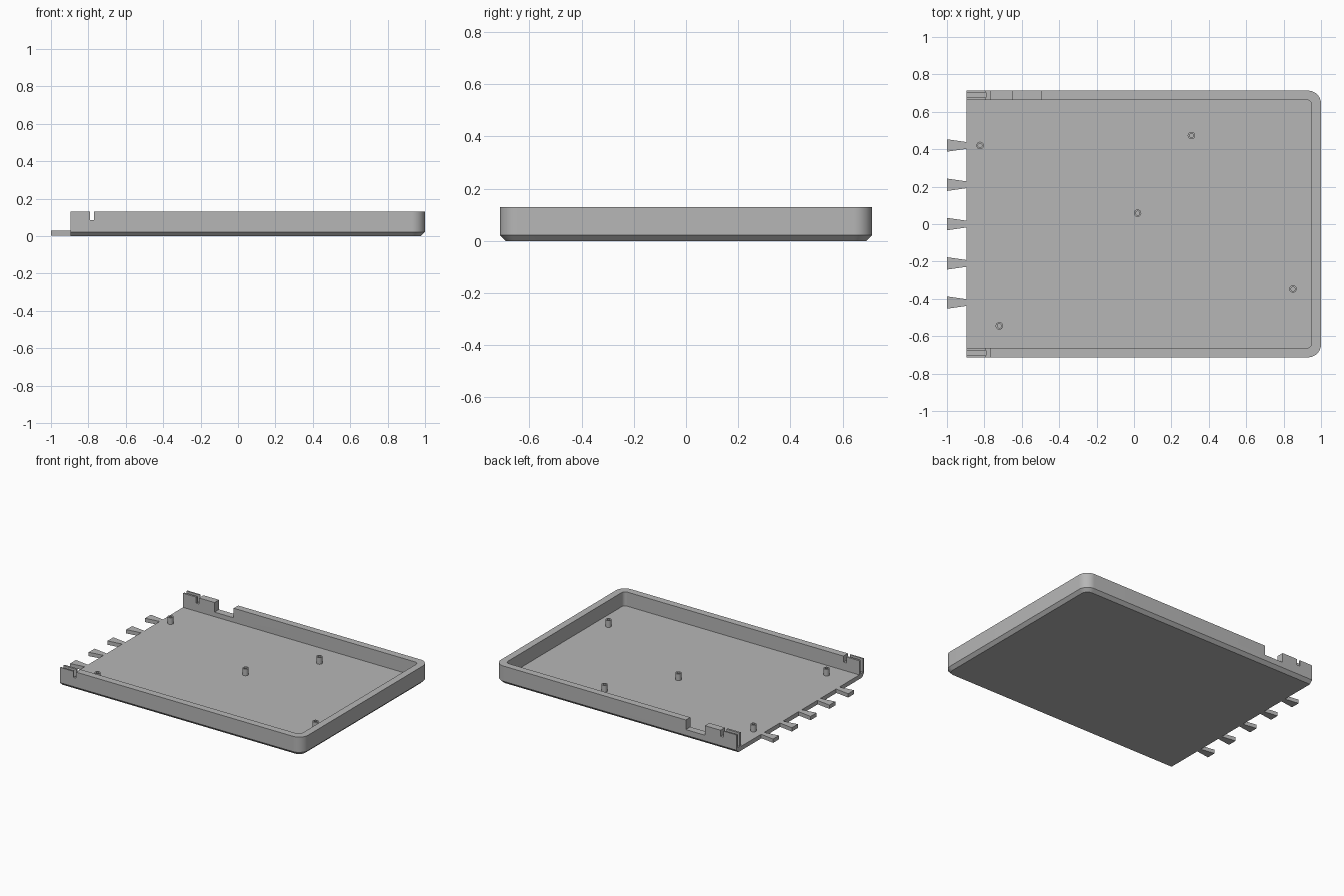
import bpy, bmesh, math

cube = bpy.data.objects.get("Cube")
if cube:
    bpy.data.objects.remove(cube, do_unlink=True)

grey = bpy.data.materials.new("matte grey")
grey.use_nodes = True
colour = (0.47, 0.47, 0.47, 1)
grey.diffuse_color = colour
grey.node_tree.nodes["Principled BSDF"].inputs["Base Color"].default_value = colour

LEFT, RIGHT, HALF = -0.895, 1.0, 0.713
HEIGHT, FLOOR, WALL = 0.13, 0.03, 0.05


def loft(name, rings):
    """Skin a stack of equal-length rings and cap both ends."""
    bm = bmesh.new()
    loops = [[bm.verts.new(p) for p in ring] for ring in rings]
    n = len(loops[0])
    for a, b in zip(loops, loops[1:]):
        for i in range(n):
            j = (i + 1) % n
            bm.faces.new((a[i], a[j], b[j], b[i]))
    bm.faces.new(loops[0][::-1])
    bm.faces.new(loops[-1])
    bmesh.ops.recalc_face_normals(bm, faces=bm.faces)
    mesh = bpy.data.meshes.new(name)
    bm.to_mesh(mesh)
    bm.free()
    mesh.materials.append(grey)
    obj = bpy.data.objects.new(name, mesh)
    bpy.context.collection.objects.link(obj)
    return obj


def outline(x0, x1, half, r, z, steps=12):
    """Rectangle with square left corners and rounded right corners."""
    pts = [(x0, half, z), (x0, -half, z)]
    for sy, start in ((-1, -90), (1, 0)):
        for i in range(steps + 1):
            a = math.radians(start + 90 * i / steps)
            pts.append((x1 - r + r * math.cos(a),
                        sy * (half - r) + r * math.sin(a), z))
    return pts


def circle(x, y, r, z, n=24):
    return [(x + r * math.cos(math.tau * i / n),
             y + r * math.sin(math.tau * i / n), z) for i in range(n)]


def box(name, x, y, z):
    return loft(name, [[(x[0], y[0], h), (x[1], y[0], h),
                        (x[1], y[1], h), (x[0], y[1], h)] for h in z])


def activate(obj):
    bpy.ops.object.select_all(action='DESELECT')
    obj.select_set(True)
    bpy.context.view_layer.objects.active = obj


def cut(target, cutter):
    mod = target.modifiers.new("cut", 'BOOLEAN')
    mod.operation = 'DIFFERENCE'
    mod.solver = 'EXACT'
    mod.object = cutter
    activate(target)
    bpy.ops.object.modifier_apply(modifier=mod.name)
    bpy.data.objects.remove(cutter, do_unlink=True)


def smooth(obj):
    activate(obj)
    bpy.ops.object.shade_smooth_by_angle(angle=math.radians(30))


# Tray shell with chamfered underside, open on the left end
bevel = 0.022
tray = loft("tray", [
    outline(LEFT, RIGHT - bevel, HALF - bevel, 0.048, 0),
    outline(LEFT, RIGHT, HALF, 0.07, bevel),
    outline(LEFT, RIGHT, HALF, 0.07, HEIGHT)])
inner = HALF - WALL
cut(tray, loft("cavity", [outline(-1.2, RIGHT - WALL, inner, 0.025, z)
                          for z in (FLOOR, 0.3)]))

# Latch slots and end grooves in both side walls
for s in (-1, 1):
    cut(tray, box("latch_slot", (-0.792, -0.77),
                  sorted((s * 0.6, s * 0.8)), (0.087, 0.3)))
    cut(tray, box("end_groove", (-1.1, -0.79),
                  sorted((s * 0.677, s * 0.704)), (0.035, 0.3)))

# Cable notch in the back wall
cut(tray, box("cable_notch", (-0.648, -0.498), (0.6, 0.8), (0.062, 0.3)))
smooth(tray)

# Flared tabs along the open end
for k in range(5):
    y = 0.21 * (k - 2)
    loft(f"tab_{k + 1}", [[(-1, y - 0.033, z), (LEFT, y - 0.018, z),
                           (LEFT, y + 0.018, z), (-1, y + 0.033, z)]
                          for z in (0.003, FLOOR)])

# Hollow mounting posts on the floor
posts = [(-0.823, 0.42), (0.307, 0.473), (0.019, 0.058),
         (0.85, -0.347), (-0.72, -0.545)]
for k, (x, y) in enumerate(posts):
    smooth(loft(f"post_{k + 1}", [
        circle(x, y, 0.02, FLOOR - 0.005), circle(x, y, 0.02, 0.077),
        circle(x, y, 0.011, 0.077), circle(x, y, 0.011, FLOOR + 0.002)]))
